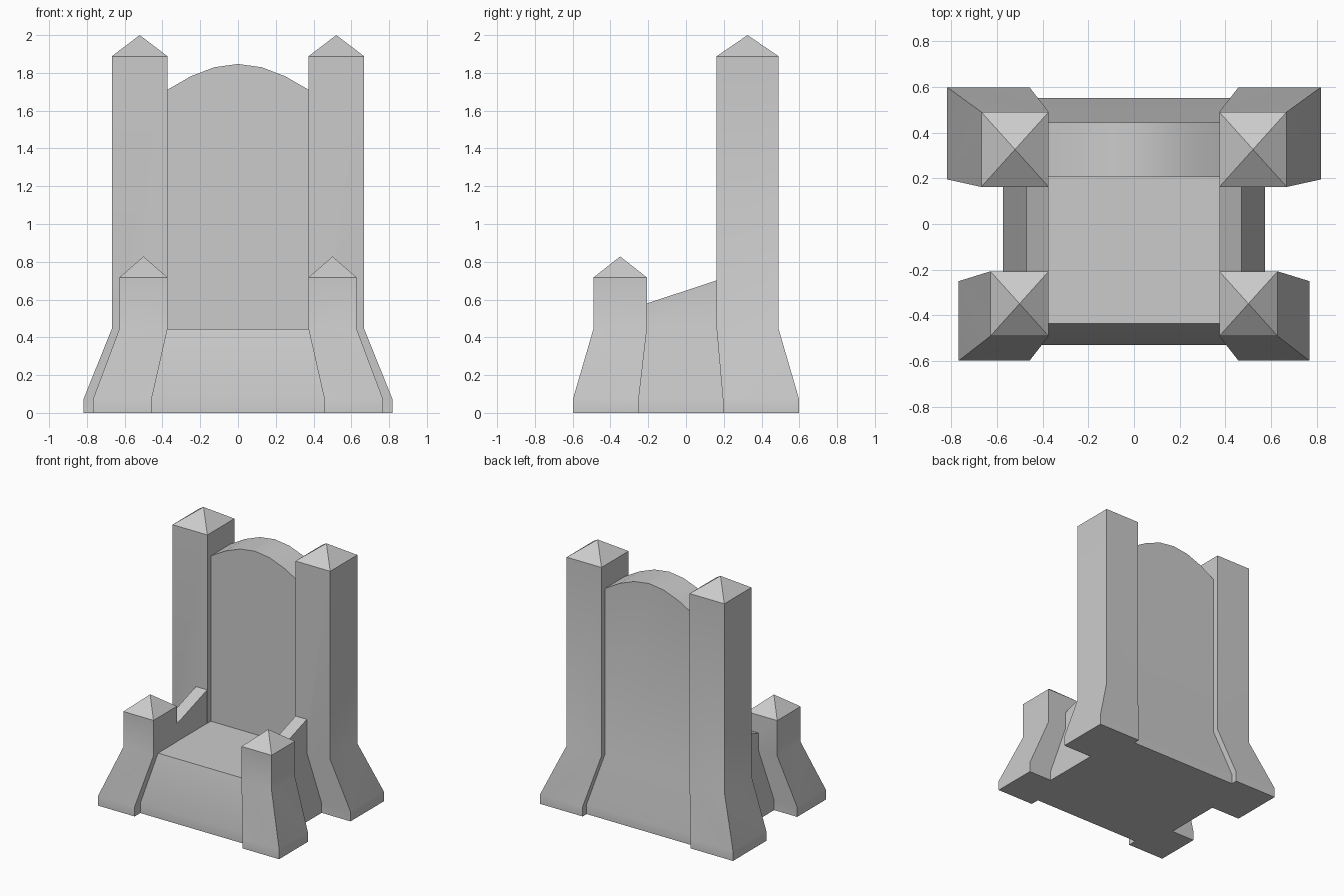
import bpy, bmesh, math

if "Cube" in bpy.data.objects:
    bpy.data.objects.remove(bpy.data.objects["Cube"])


def mesh_object(name, bm, mirror=False):
    bmesh.ops.recalc_face_normals(bm, faces=bm.faces[:])
    me = bpy.data.meshes.new(name)
    bm.to_mesh(me)
    bm.free()
    ob = bpy.data.objects.new(name, me)
    bpy.context.collection.objects.link(ob)
    if mirror:
        mod = ob.modifiers.new("Mirror", 'MIRROR')
        mod.use_axis[0] = True
        mod.use_mirror_merge = False
    return ob


def loft(name, rings, apex=None, mirror=False):
    """Stack of rectangles (x0, x1, y0, y1, z_front, z_back), optional pyramid tip."""
    bm = bmesh.new()
    loops = []
    for x0, x1, y0, y1, zf, zb in rings:
        loops.append([bm.verts.new(c) for c in
                      ((x0, y0, zf), (x1, y0, zf), (x1, y1, zb), (x0, y1, zb))])
    for a, b in zip(loops, loops[1:]):
        for i in range(4):
            j = (i + 1) % 4
            bm.faces.new((a[i], a[j], b[j], b[i]))
    bm.faces.new(loops[0])
    top = loops[-1]
    if apex:
        tip = bm.verts.new(apex)
        for i in range(4):
            bm.faces.new((top[i], top[(i + 1) % 4], tip))
    else:
        bm.faces.new(top)
    return mesh_object(name, bm, mirror)


def post(name, foot, shaft, z_top, z_tip):
    x0, x1, y0, y1 = shaft
    rings = [(*foot, 0, 0), (*foot, .075, .075),
             (*shaft, .445, .445), (*shaft, z_top, z_top)]
    return loft(name, rings, ((x0 + x1) / 2, (y0 + y1) / 2, z_tip), True)


# Seat block with flared foot
seat = loft("throne", [(-.49, .49, -.53, .55, 0, 0),
                       (-.49, .49, -.53, .55, .075, .075),
                       (-.40, .40, -.435, .445, .445, .445)])

# Backrest slab with a six-segment arched top
outline = [(-.40, .30), (.40, .30), (.40, 1.695), (.375, 1.71), (.25, 1.782), (.125, 1.83),
           (0, 1.847), (-.125, 1.83), (-.25, 1.782), (-.375, 1.71), (-.40, 1.695)]
bm = bmesh.new()
face = bm.faces.new([bm.verts.new((x, .205, z)) for x, z in outline])
ext = bmesh.ops.extrude_face_region(bm, geom=[face], use_keep_orig=True)
for v in ext["geom"]:
    if isinstance(v, bmesh.types.BMVert):
        v.co.y = .445
backrest = mesh_object("backrest", bm)

# Pointed corner posts
back_posts = post("back_posts", (.457, .817, .195, .598), (.373, .668, .162, .49), 1.888, 2.0)
front_posts = post("front_posts", (.457, .767, -.25, -.598), (.373, .628, -.207, -.49), .717, .828)

# Sloped armrests running into the posts
arms = loft("armrests", [(.375, .572, -.30, .25, 0, 0),
                         (.375, .572, -.30, .25, .075, .075),
                         (.375, .47, -.30, .25, .445, .445),
                         (.375, .47, -.30, .25, .549, .73)], mirror=True)

# Fuse the parts into one clean shell
bpy.context.view_layer.objects.active = seat
seat.select_set(True)
for part in (backrest, back_posts, front_posts, arms):
    mod = seat.modifiers.new(part.name, 'BOOLEAN')
    mod.operation = 'UNION'
    mod.solver = 'EXACT'
    mod.object = part
    bpy.context.view_layer.update()
    bpy.ops.object.modifier_apply(modifier=mod.name)
    bpy.data.objects.remove(part)
bpy.ops.object.shade_smooth_by_angle(angle=math.radians(30))
